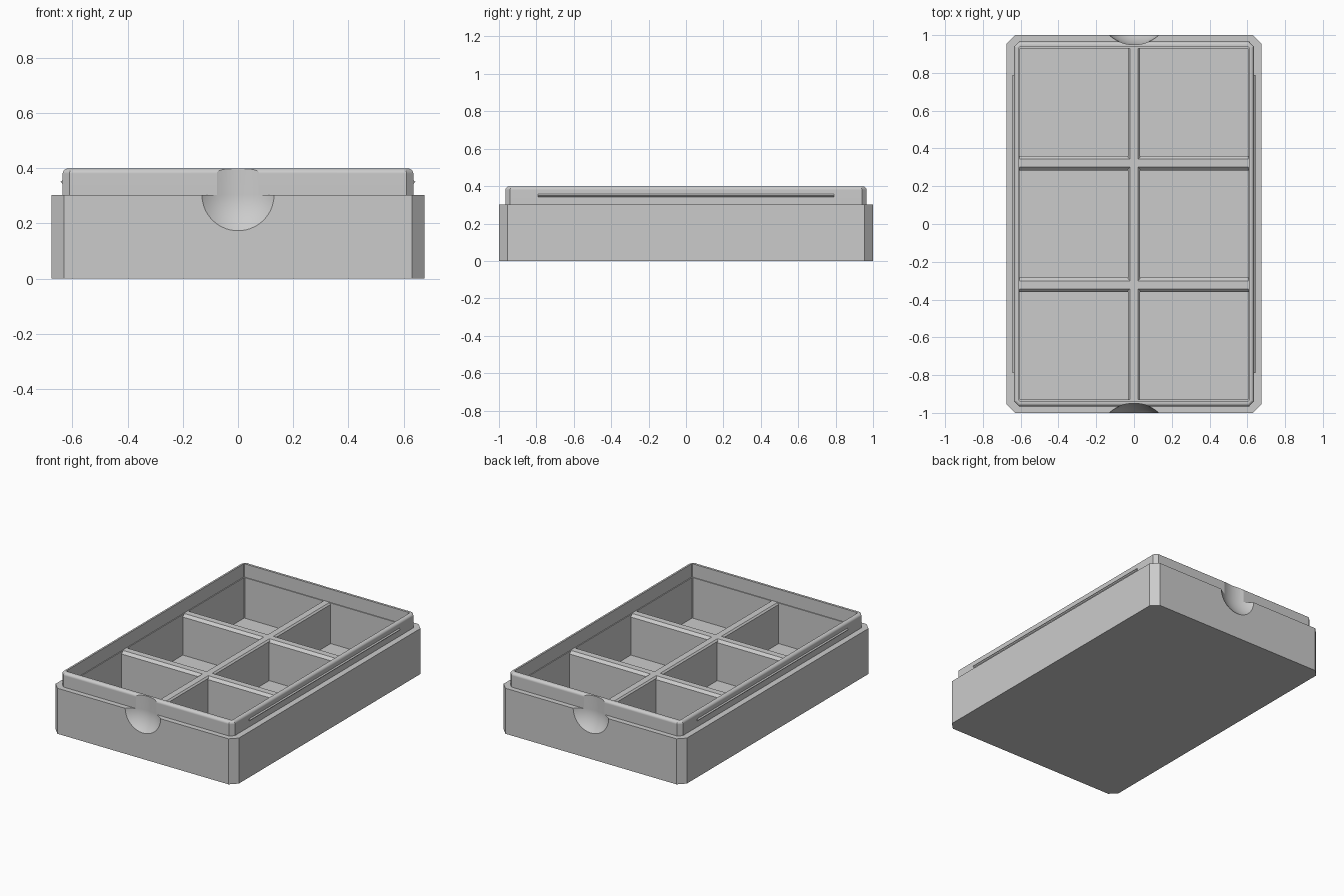
import bpy, bmesh, math
from mathutils import Vector

if "Cube" in bpy.data.objects:
    bpy.data.objects.remove(bpy.data.objects["Cube"])

grey = bpy.data.materials.new("light_grey")
grey.diffuse_color = (0.6, 0.6, 0.6, 1)
grey.use_nodes = True
grey.node_tree.nodes["Principled BSDF"].inputs["Base Color"].default_value = grey.diffuse_color


def make_object(name, bm):
    bmesh.ops.recalc_face_normals(bm, faces=bm.faces)
    mesh = bpy.data.meshes.new(name)
    bm.to_mesh(mesh)
    bm.free()
    mesh.materials.append(grey)
    ob = bpy.data.objects.new(name, mesh)
    bpy.context.collection.objects.link(ob)
    return ob


def ring(bm, x, y, c, z):
    """Rectangle with cut corners."""
    quarter = [(x, y - c), (x - c, y)]
    pts = quarter + [(-a, b) for a, b in quarter[::-1]]
    pts += [(-a, -b) for a, b in pts]
    return [bm.verts.new((a, b, z)) for a, b in pts]


def prism(name, section, start, end, axis):
    """Extrude a (side, height) section along the x or y axis."""
    bm = bmesh.new()

    def place(t, s, z):
        return Vector((t, s, z)) if axis == "x" else Vector((s, t, z))

    ends = [[bm.verts.new(place(t, s, z)) for s, z in section] for t in (start, end)]
    bm.faces.new(ends[0])
    bm.faces.new(ends[1])
    n = len(section)
    for i in range(n):
        j = (i + 1) % n
        bm.faces.new((ends[0][i], ends[0][j], ends[1][j], ends[1][i]))
    return make_object(name, bm)


# Tray shell: outer wall, shoulder, rounded lip, inner wall and floor
FLOOR, DIV_TOP, SHOULDER, ROUND = 0.04, 0.31, 0.303, 0.018
levels = [
    (0.675, 1.0, 0.045, 0.0),
    (0.675, 1.0, 0.045, SHOULDER),
    (0.635, 0.965, 0.025, SHOULDER),
]
for i in range(9):
    a = math.radians(90 * i / 8)
    inset = ROUND * (1 - math.cos(a))
    levels.append((0.635 - inset, 0.965 - inset, 0.025 - 0.58 * inset,
                   0.398 - ROUND + ROUND * math.sin(a)))
levels += [
    (0.611, 0.936, 0.004, 0.398),
    (0.611, 0.936, 0.004, DIV_TOP),
    (0.605, 0.930, 0.004, DIV_TOP),
    (0.605, 0.930, 0.004, FLOOR),
]
bm = bmesh.new()
rings = [ring(bm, *level) for level in levels]
bm.faces.new(rings[0])
bm.faces.new(rings[-1])
for low, high in zip(rings, rings[1:]):
    for i in range(8):
        j = (i + 1) % 8
        bm.faces.new((low[i], low[j], high[j], high[i]))
tray = make_object("tray_shell", bm)

# Finger scoops: a half ball in the wall, carried straight up through the lip
for side, label in ((-1, "front"), (1, "back")):
    bm = bmesh.new()
    bmesh.ops.create_uvsphere(bm, u_segments=64, v_segments=40, radius=0.194)
    upper = [v for v in bm.verts if v.co.z > 0.001]
    bmesh.ops.delete(bm, geom=upper, context="VERTS")
    rim = [e for e in bm.edges if e.is_boundary]
    new = bmesh.ops.extrude_edge_only(bm, edges=rim)["geom"]
    for v in new:
        if isinstance(v, bmesh.types.BMVert):
            v.co.z += 0.3
    bmesh.ops.holes_fill(bm, edges=[e for e in bm.edges if e.is_boundary], sides=0)
    bmesh.ops.translate(bm, verts=bm.verts, vec=(0, side * 1.143, SHOULDER + 0.001))
    cutter = make_object(label + "_scoop_cutter", bm)
    cutter.hide_render = True
    cutter.hide_viewport = True
    mod = tray.modifiers.new(label + "_scoop", "BOOLEAN")
    mod.operation = "DIFFERENCE"
    mod.solver = "EXACT"
    mod.object = cutter

bpy.context.view_layer.objects.active = tray
tray.select_set(True)
for mod in list(tray.modifiers):
    bpy.ops.object.modifier_apply(modifier=mod.name)
bpy.ops.object.shade_smooth_by_angle(angle=math.radians(12))
weighted = tray.modifiers.new("even_shading", "WEIGHTED_NORMAL")
weighted.keep_sharp = True


# Dividers with bevelled tops
def divider_section(centre, half, bevel):
    right = [(half, FLOOR - 0.01), (half, DIV_TOP - bevel), (half - bevel, DIV_TOP)]
    left = [(-s, z) for s, z in right[::-1]]
    return [(centre + s, z) for s, z in right + left]


prism("long_divider", divider_section(0, 0.031, 0.01), -0.932, 0.932, "y")
for y, label in ((-0.322, "front"), (0.322, "back")):
    prism(label + "_cross_divider", divider_section(y, 0.038, 0.017), -0.607, 0.607, "x")

# Snap ridges along both sides of the lip
for side, label in ((-1, "left"), (1, "right")):
    section = [(side * 0.632, 0.340), (side * 0.643, 0.350), (side * 0.632, 0.360)]
    prism(label + "_snap_ridge", section, -0.79, 0.79, "y")
